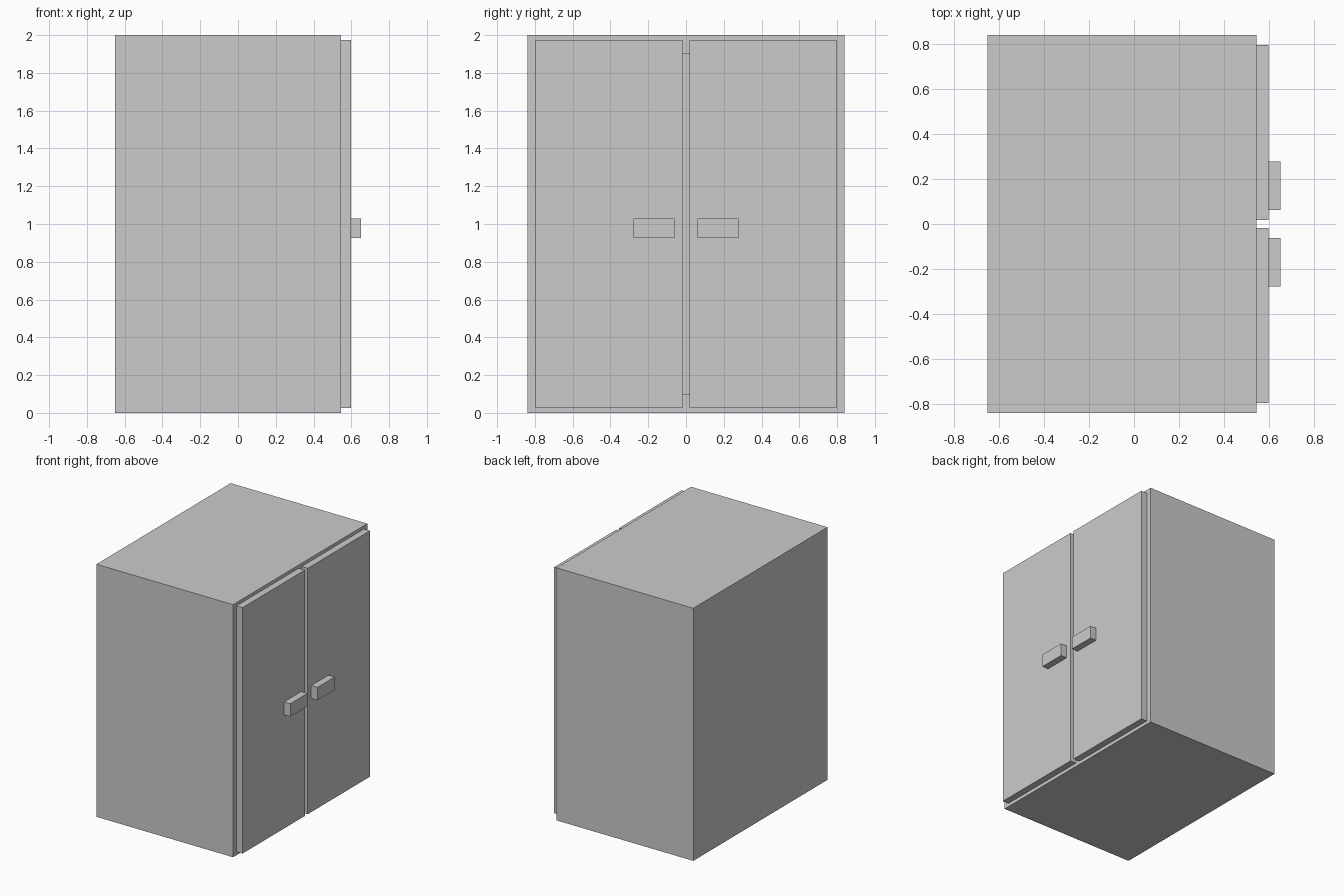
import bpy, bmesh

if "Cube" in bpy.data.objects:
    bpy.data.objects.remove(bpy.data.objects["Cube"])


def box(name, x, y, z):
    """Box from (min, max) ranges on each axis."""
    bm = bmesh.new()
    bmesh.ops.create_cube(bm, size=1)
    for v in bm.verts:
        v.co = [r[0] if c < 0 else r[1] for c, r in zip(v.co, (x, y, z))]
    mesh = bpy.data.meshes.new(name)
    bm.to_mesh(mesh)
    bm.free()
    obj = bpy.data.objects.new(name, mesh)
    bpy.context.collection.objects.link(obj)
    return obj


BACK, FRONT, DOOR, GRIP = -0.652, 0.545, 0.598, 0.652
WALL = 0.1

# Hollow cabinet body, open towards +x behind the doors
body = box("cabinet_body", (BACK, FRONT), (-0.84, 0.84), (0, 2))
bm = bmesh.new()
bm.from_mesh(body.data)
bm.faces.ensure_lookup_table()
bm.normal_update()
opening = max(bm.faces, key=lambda f: f.normal.x)
bmesh.ops.inset_region(bm, faces=[opening], thickness=WALL, use_even_offset=True)
inner = bmesh.ops.extrude_discrete_faces(bm, faces=[opening])["faces"][0]
for v in inner.verts:
    v.co.x = BACK + WALL
bmesh.ops.recalc_face_normals(bm, faces=bm.faces)
bm.to_mesh(body.data)
bm.free()

# Pair of doors with block handles, mirrored about y = 0
for side, s in (("left", -1), ("right", 1)):
    box(side + "_door", (FRONT, DOOR), sorted((s * 0.018, s * 0.797)), (0.027, 1.974))
    box(side + "_handle", (DOOR, GRIP), sorted((s * 0.062, s * 0.277)), (0.927, 1.029))
